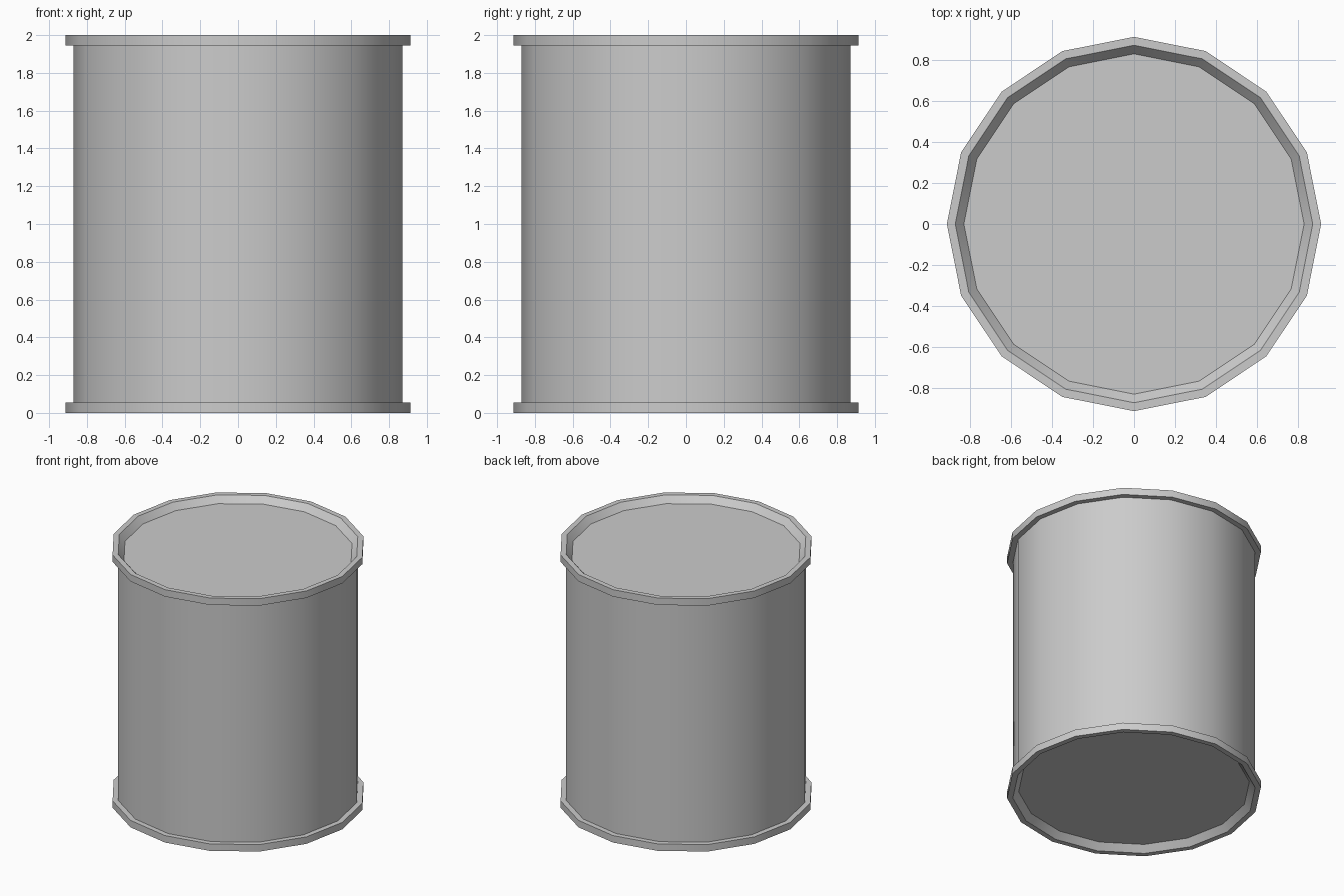
import bpy, bmesh
from math import cos, sin, tau, radians

if "Cube" in bpy.data.objects:
    bpy.data.objects.remove(bpy.data.objects["Cube"])

SIDES = 16
HEIGHT = 2.0

# Half profile (radius, z): recessed end panel, sloped lip, flat rim, rim side, underside
lower = [(0.83, 0.05), (0.872, 0.0), (0.913, 0.0), (0.913, 0.055), (0.872, 0.055)]
profile = lower + [(r, HEIGHT - z) for r, z in reversed(lower)]


def lathe(name, points):
    """Revolve a profile around z and close both ends with flat panels."""
    bm = bmesh.new()
    rings = [[bm.verts.new((r * cos(tau * i / SIDES), r * sin(tau * i / SIDES), z))
              for i in range(SIDES)] for r, z in points]
    for a, b in zip(rings, rings[1:]):
        for i in range(SIDES):
            j = (i + 1) % SIDES
            bm.faces.new((a[i], a[j], b[j], b[i]))
    bm.faces.new(rings[0][::-1])
    bm.faces.new(rings[-1])
    bmesh.ops.recalc_face_normals(bm, faces=bm.faces)
    mesh = bpy.data.meshes.new(name)
    bm.to_mesh(mesh)
    bm.free()
    obj = bpy.data.objects.new(name, mesh)
    bpy.context.collection.objects.link(obj)
    return obj


# Drum with raised rims and recessed ends
drum = lathe("drum", profile)
bpy.context.view_layer.objects.active = drum
drum.select_set(True)
bpy.ops.object.shade_smooth_by_angle(angle=radians(30))
